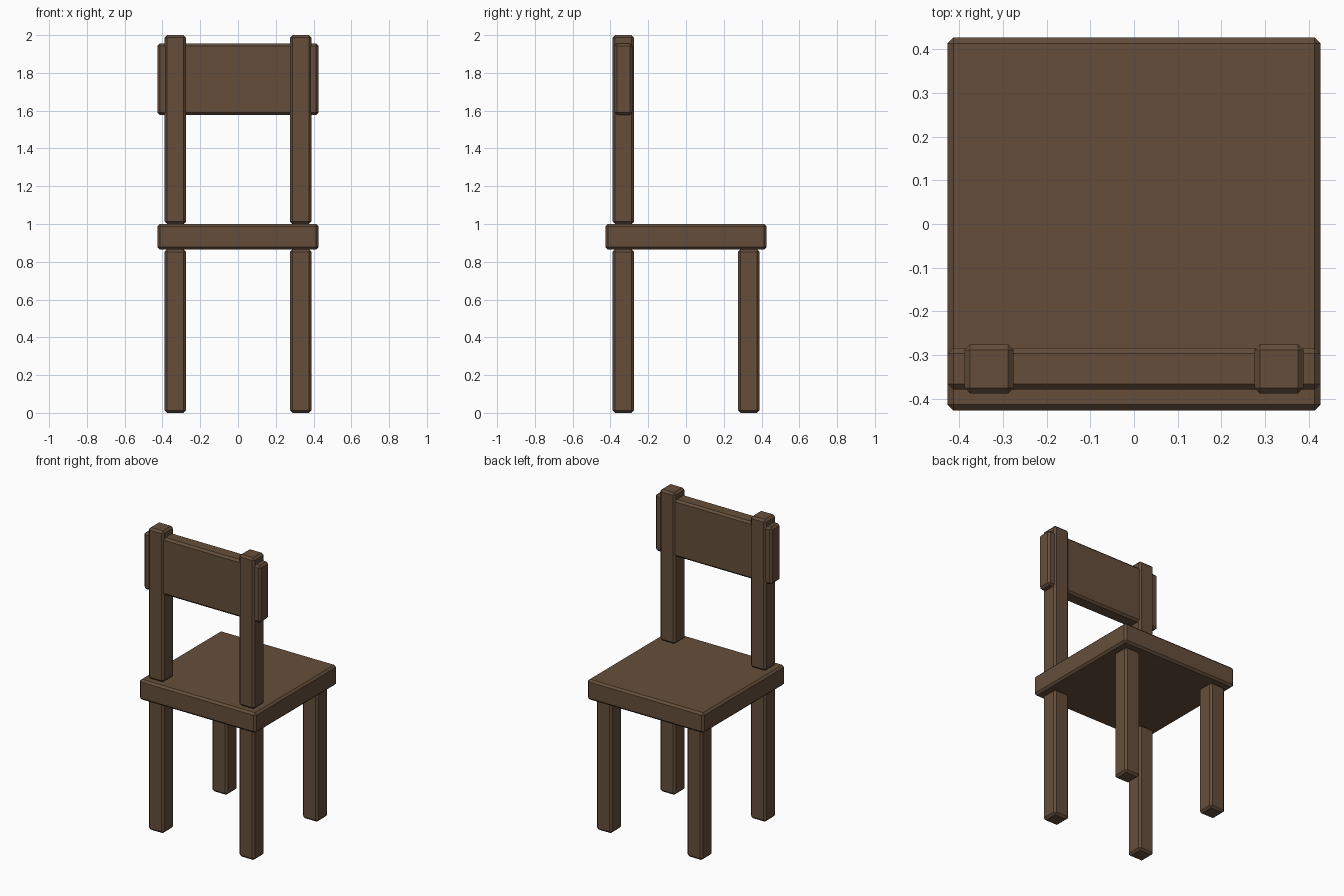
import bpy
import bmesh

if "Cube" in bpy.data.objects:
    bpy.data.objects.remove(bpy.data.objects["Cube"])

wood = bpy.data.materials.new("brown_wood")
wood.diffuse_color = (0.13, 0.076, 0.043, 1)
wood.use_nodes = True
wood.node_tree.nodes["Principled BSDF"].inputs["Base Color"].default_value = wood.diffuse_color


def block(name, lo, hi, bevel=0.013):
    """Box between two corners with a single flat chamfer on every edge."""
    bm = bmesh.new()
    bmesh.ops.create_cube(bm, size=1)
    for v in bm.verts:
        v.co = [(a + b) / 2 + c * (b - a) for a, b, c in zip(lo, hi, v.co)]
    bmesh.ops.bevel(bm, geom=bm.edges[:], offset=bevel, segments=1,
                    affect='EDGES', profile=0.5)
    mesh = bpy.data.meshes.new(name)
    bm.to_mesh(mesh)
    bm.free()
    mesh.materials.append(wood)
    obj = bpy.data.objects.new(name, mesh)
    bpy.context.collection.objects.link(obj)
    return obj


SEAT_BOTTOM, SEAT_TOP = 0.866, 1.0
HALF = 0.427               # half width of seat and backrest
POST, R = 0.332, 0.0565    # post centre offset and half thickness


def post(name, x, y, z0, z1):
    block(name, (x - R, y - R, z0), (x + R, y + R, z1))


# Seat slab
block("seat", (-HALF, -HALF, SEAT_BOTTOM), (HALF, HALF, SEAT_TOP))

# Four legs and the two backrest posts, which stand on the -y side
for side, x in (("left", -POST), ("right", POST)):
    post(f"{side}_front_leg", x, POST, 0, SEAT_BOTTOM)
    post(f"{side}_back_leg", x, -POST, 0, SEAT_BOTTOM)
    post(f"{side}_back_post", x, -POST, SEAT_TOP, 2.0)

# Backrest panel running through the posts
block("backrest_panel", (-HALF, -0.379, 1.578), (HALF, -0.284, 1.956))
